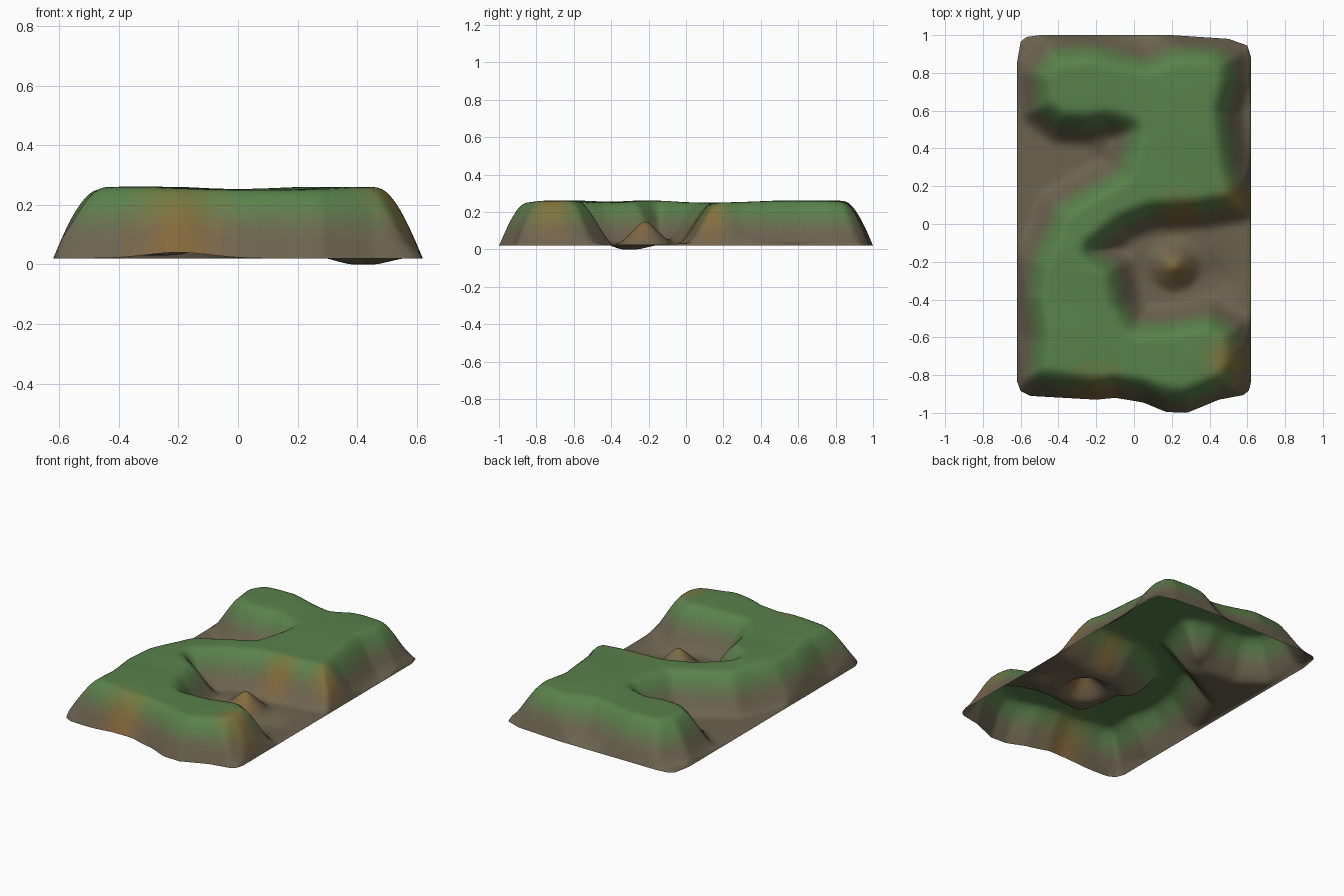
import bpy, bmesh, math
from mathutils import Vector

if "Cube" in bpy.data.objects:
    bpy.data.objects.remove(bpy.data.objects["Cube"])

NX, NY = 84, 134

# mid-slope contour of the winding plateau, seen from above
CONTOUR = [Vector(p) for p in (
    (-.52, .6), (-.54, .8), (-.45, .93), (-.2, .95), (-.02, .90), (.08, .88), (.2, .94), (.42, .95),
    (.53, .88), (.54, .75), (.5, .6), (.52, .45), (.54, .3), (.57, .2), (.56, .09), (.35, .055),
    (.1, .04), (-.05, -.02), (-.2, -.14), (-.08, -.22), (-.04, -.42), (.02, -.52), (.2, -.51),
    (.4, -.47), (.54, -.55), (.58, -.72), (.52, -.86), (.25, -.96), (0, -.9), (-.4, -.88),
    (-.56, -.82), (-.54, -.6), (-.57, -.4), (-.55, -.2), (-.47, -.03), (-.42, .1), (-.25, .2),
    (-.1, .28), (-.06, .4), (-.04, .49), (-.14, .52), (-.25, .5), (-.4, .51))]
SOUTH = ((-.62, -.83), (-.6, -.885), (-.55, -.91), (-.2, -.93), (-.1, -.92), (.05, -.945),
         (.17, -.995), (.28, -1), (.45, -.93), (.58, -.905), (.61, -.88), (.62, -.83))
NORTH = ((-.62, .85), (-.6, .965), (-.57, .99), (-.5, 1), (.2, 1), (.5, .98), (.6, .945), (.62, .88))
RUST = ((.22, -.25, .09), (.25, .055, .09), (.54, .13, .08), (-.2, -.92, .13), (.5, -.72, .1))


def smooth(t):
    t = min(1, max(0, t))
    return t * t * (3 - 2 * t)


def interp(pts, x):
    for (x0, y0), (x1, y1) in zip(pts, pts[1:]):
        if x <= x1:
            return y0 + (y1 - y0) * max(0, x - x0) / (x1 - x0)
    return pts[-1][1]


def blob(x, y, cx, cy, r):
    return math.exp(-((x - cx) ** 2 + (y - cy) ** 2) / (r * r))


def contour_distance(x, y):
    """Signed distance to the plateau contour, negative inside."""
    p, best, inside = Vector((x, y)), 9, False
    for a, b in zip(CONTOUR, CONTOUR[1:] + CONTOUR[:1]):
        e = b - a
        t = min(1, max(0, (p - a).dot(e) / e.length_squared))
        best = min(best, (p - a - e * t).length)
        if (a.y > y) != (b.y > y) and x < a.x + (y - a.y) / e.y * e.x:
            inside = not inside
    return -best if inside else best


def height(x, y, edge):
    top = .25 + .014 * sum(blob(x, y, *b) for b in (
        (-.35, -.65, .2), (.35, .6, .25), (-.3, -.2, .15), (-.3, .75, .2), (.4, -.68, .15)))
    floor = .03 - .035 * blob(x, y, .42, -.3, .12) + .025 * blob(x, y, .05, -.12, .12)
    z = floor + (top - floor) * smooth((.1 - contour_distance(x, y)) / .2)
    # lone rocky peak in the eastern hollow, small rock in the western one
    r = math.hypot((x - .21) / .14, (y + .22) / .14)
    z += .14 * max(0, 1 - r) ** 1.1
    z += .03 * blob(x, y, -.16, .43, .05)
    # every flank comes down to the rim
    rim = .02 + .02 * blob(x, y, -.2, -.93, .15)
    limit = rim + .24 * math.sin(min(1, edge / .16) * math.pi / 2)
    return min(z, limit)


# heights on a grid stretched to the outline
xs, ys, z = [], [], {}
for i in range(NX + 1):
    x = .62 * math.sin((2 * i / NX - 1) * 1.25) / math.sin(1.25)
    lo, hi = interp(SOUTH, x), interp(NORTH, x)
    xs.append(x)
    ys.append([lo + (hi - lo) * j / NY for j in range(NY + 1)])
    for j, y in enumerate(ys[i]):
        z[i, j] = height(x, y, max(0, min(.62 - abs(x), y - lo, hi - y)))

# erosion: soften creases inside the rim
for _ in range(3):
    z.update({(i, j): (2 * z[i, j] + z[i - 1, j] + z[i + 1, j] + z[i, j - 1] + z[i, j + 1]) / 6
              for i in range(1, NX) for j in range(1, NY)})

# terrain sheet, open underneath
bm = bmesh.new()
v = {(i, j): bm.verts.new((xs[i], ys[i][j], max(0, z[i, j])))
     for i in range(NX + 1) for j in range(NY + 1)}
for i in range(NX):
    for j in range(NY):
        bm.faces.new((v[i, j], v[i + 1, j], v[i + 1, j + 1], v[i, j + 1]))

mesh = bpy.data.meshes.new("terrain")
terrain = bpy.data.objects.new("terrain", mesh)
bpy.context.collection.objects.link(terrain)

# earth to grass by height, with rusty patches
EARTH, GRASS, ORANGE = Vector((.15, .125, .08)), Vector((.10, .22, .07)), Vector((.28, .15, .03))
G, R = 10, 5
for g in range(G + 1):
    for r in range(R + 1):
        m = bpy.data.materials.new(f"ground_{g}_{r}")
        c = EARTH.lerp(GRASS, g / G).lerp(ORANGE, .7 * r / R)
        m.diffuse_color = (*c, 1)
        m.use_nodes = True
        m.node_tree.nodes["Principled BSDF"].inputs["Base Color"].default_value = m.diffuse_color
        mesh.materials.append(m)
for f in bm.faces:
    c = f.calc_center_median()
    g = round(G * smooth((c.z - .08) / .15))
    r = round(R * min(1, sum(blob(c.x, c.y, *b) for b in RUST)))
    f.material_index = g * (R + 1) + r

bm.to_mesh(mesh)
bm.free()
bpy.context.view_layer.objects.active = terrain
terrain.select_set(True)
bpy.ops.object.shade_smooth_by_angle(angle=math.radians(60))
